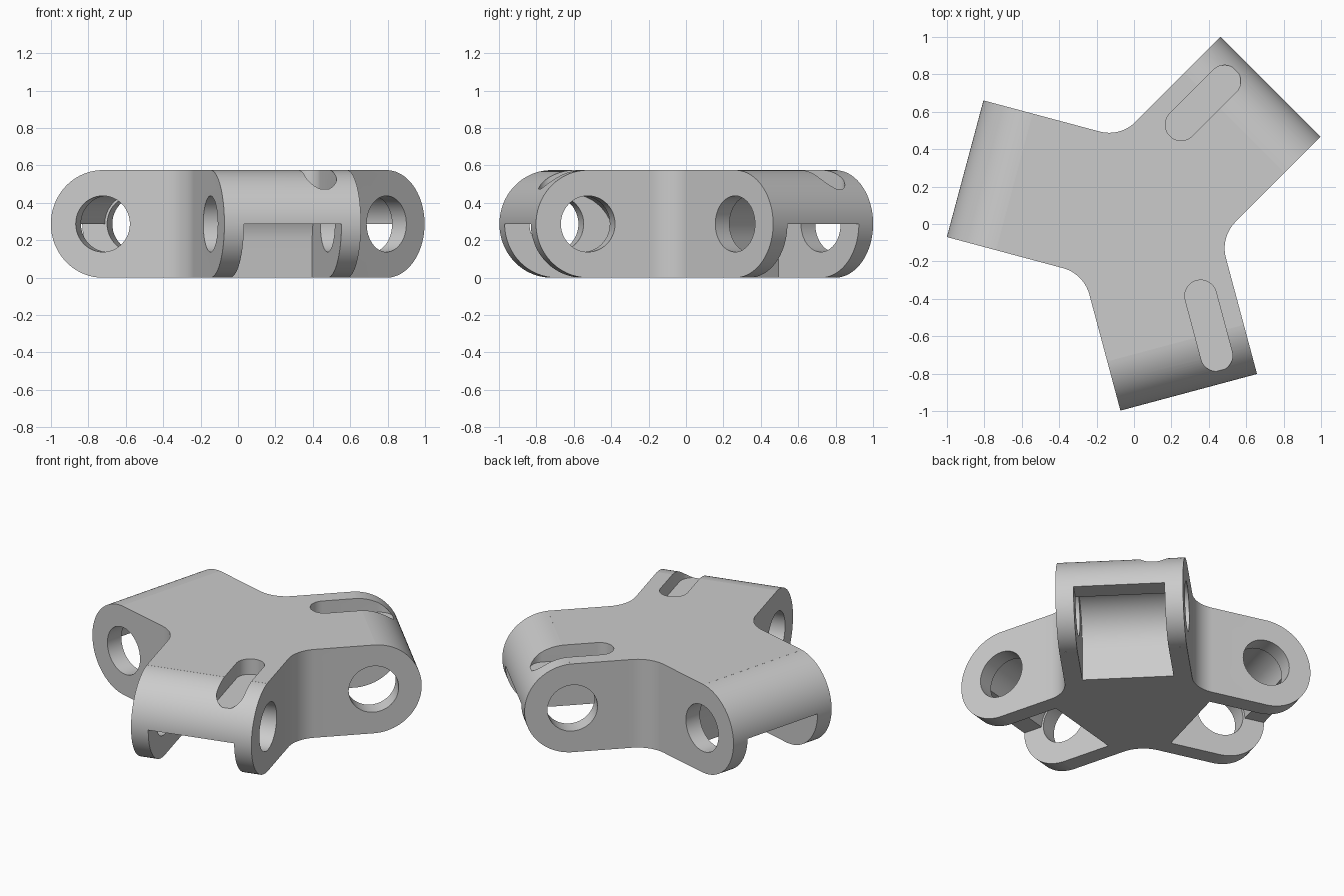
import bpy, bmesh
from math import radians, sin, cos, pi
from mathutils import Matrix, Vector

if "Cube" in bpy.data.objects:
    bpy.data.objects.remove(bpy.data.objects["Cube"])

CENTRE = (0.04, 0.043)
ARMS = (165, 45, -75)        # arm directions in degrees
HALF, REACH, H = 0.378, 0.976, 0.575
R = H / 2                    # rounding radius of the arm ends
AXIS = REACH - R             # distance of the pin bore from the hub


def arc(cx, cy, r, a0, a1, n):
    return [(cx + r * cos(radians(a0 + (a1 - a0) * i / n)),
             cy + r * sin(radians(a0 + (a1 - a0) * i / n))) for i in range(n + 1)]


def prism(name, pts, lo, hi, angle=0, sideways=False):
    """Extrude a closed outline along z, or across an arm when sideways."""
    bm = bmesh.new()
    m = Matrix.Translation((*CENTRE, 0)) @ Matrix.Rotation(radians(angle), 4, 'Z')

    def ring(w):
        return [bm.verts.new(m @ (Vector((u, w, v)) if sideways else Vector((u, v, w))))
                for u, v in pts]
    a, b = ring(lo), ring(hi)
    bm.faces.new(a)
    bm.faces.new(b)
    for i in range(len(pts)):
        j = (i + 1) % len(pts)
        bm.faces.new((a[i], a[j], b[j], b[i]))
    bmesh.ops.recalc_face_normals(bm, faces=bm.faces)
    me = bpy.data.meshes.new(name)
    bm.to_mesh(me)
    bm.free()
    ob = bpy.data.objects.new(name, me)
    bpy.context.collection.objects.link(ob)
    return ob


# Three-armed plan with filleted inner corners
plan = []
for a in sorted(ARMS):
    t = radians(a)
    for r, s in ((1.0, -HALF), (1.0, HALF)):
        plan.append((r * cos(t) - s * sin(t), r * sin(t) + s * cos(t)))
    d = (HALF + 0.2) / sin(pi / 3)
    t += pi / 3
    plan += arc(d * cos(t), d * sin(t), 0.2, a + 270, a + 210, 16)
body = prism("three_way_bracket", plan, 0, H)

cutters = []
for a in ARMS:
    # Rounded arm end
    end = arc(AXIS, R, R, 87, -87, 48)
    end = [(end[0][0], 0.8)] + end + [(end[-1][0], -0.2), (1.3, -0.2), (1.3, 0.8)]
    cutters.append(prism("end_cutter", end, -0.5, 0.5, a, True))
    # Pocket under the arm, leaving two lugs and a curved cover
    pocket = [(0.37, -0.1)] + arc(0.62, 0.2, 0.25, 180, 90, 20)
    pocket += arc(AXIS, R, 0.1625, 90, 0, 20) + [(1.2, R), (1.2, -0.1)]
    cutters.append(prism("pocket_cutter", pocket, -0.27, 0.27, a, True))
    # Pin bore through the lugs
    cutters.append(prism("bore_cutter", arc(AXIS, R, 0.15, 0, 352.5, 47), -0.5, 0.5, a, True))
# Blind slots on top of two arms
for a in ARMS[1:]:
    slot = arc(0.825, 0.195, 0.085, -90, 90, 20) + arc(0.495, 0.195, 0.085, 90, 270, 20)
    cutters.append(prism("slot_cutter", slot, 0.475, 0.8, a))

bpy.context.view_layer.objects.active = body
for c in cutters:
    c.hide_render = True
    mod = body.modifiers.new("cut", 'BOOLEAN')
    mod.operation, mod.solver, mod.object = 'DIFFERENCE', 'EXACT', c
    bpy.ops.object.modifier_apply(modifier=mod.name)
for c in cutters:
    bpy.data.objects.remove(c)

bpy.ops.object.select_all(action='DESELECT')
body.select_set(True)
bpy.ops.object.shade_smooth_by_angle(angle=radians(30))
